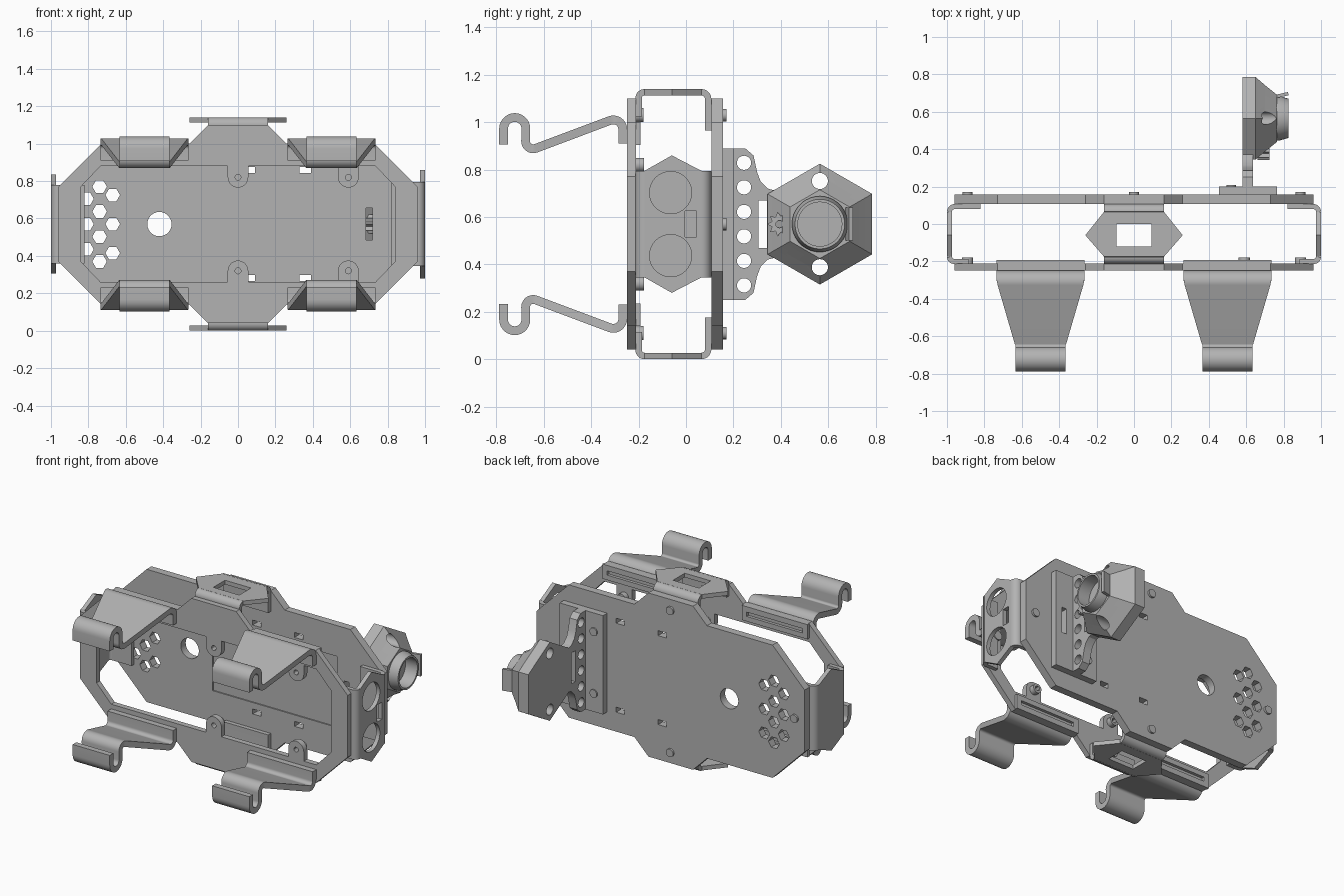
import bpy, bmesh
from math import cos, sin, radians, hypot

if "Cube" in bpy.data.objects:
    bpy.data.objects.remove(bpy.data.objects["Cube"], do_unlink=True)

C = 0.57  # height of the body's centre line
grey = bpy.data.materials.new("plain grey")
grey.use_nodes = True
colour = (0.45, 0.45, 0.45, 1)
grey.diffuse_color = colour
grey.node_tree.nodes["Principled BSDF"].inputs["Base Color"].default_value = colour
parts = []


def add(name, mesh):
    ob = bpy.data.objects.new(name, mesh)
    bpy.context.collection.objects.link(ob)
    mesh.materials.clear()
    mesh.materials.append(grey)
    parts.append(ob)
    return ob


def evaluated(ob):
    dg = bpy.context.evaluated_depsgraph_get()
    return bpy.data.meshes.new_from_object(ob.evaluated_get(dg))


def front(u, v, w):   # profile in x, z; thickness along y
    return (u, w, C + v)


def side(u, v, w):    # profile in y, z; thickness along x
    return (w, u, C + v)


def prism(name, loops, w0, w1, place):
    """Extrude an outline (first loop) with holes (other loops)."""
    cu = bpy.data.curves.new(name, 'CURVE')
    cu.dimensions, cu.fill_mode, cu.extrude = '2D', 'BOTH', 0.5
    for loop in loops:
        sp = cu.splines.new('POLY')
        sp.points.add(len(loop) - 1)
        sp.use_cyclic_u = True
        for p, (u, v) in zip(sp.points, loop):
            p.co = (u, v, 0, 1)
    tmp = bpy.data.objects.new(name, cu)
    bpy.context.collection.objects.link(tmp)
    mesh = evaluated(tmp)
    bpy.data.objects.remove(tmp, do_unlink=True)
    bm = bmesh.new()
    bm.from_mesh(mesh)
    bmesh.ops.remove_doubles(bm, verts=bm.verts, dist=1e-5)
    for v in bm.verts:
        v.co = place(v.co.x, v.co.y, w0 + (v.co.z + 0.5) * (w1 - w0))
    bmesh.ops.recalc_face_normals(bm, faces=bm.faces)
    bm.to_mesh(mesh)
    bm.free()
    return add(name, mesh)


def loft(name, rings):
    """Solid through a row of matching rings, capped at both ends."""
    bm = bmesh.new()
    rows = [[bm.verts.new(p) for p in r] for r in rings]
    n = len(rows[0])
    for a, b in zip(rows, rows[1:]):
        for i in range(n):
            bm.faces.new((a[i], a[(i + 1) % n], b[(i + 1) % n], b[i]))
    bm.faces.new(rows[0])
    bm.faces.new(rows[-1])
    bmesh.ops.recalc_face_normals(bm, faces=bm.faces)
    mesh = bpy.data.meshes.new(name)
    bm.to_mesh(mesh)
    bm.free()
    return add(name, mesh)


def ribbon(name, path, width, t, place):
    """Bent sheet following a path, with half-width given by a function."""
    rings = []
    for i, (a, b) in enumerate(path):
        p, q = path[max(i - 1, 0)], path[min(i + 1, len(path) - 1)]
        d = hypot(q[0] - p[0], q[1] - p[1])
        na, nb = (p[1] - q[1]) / d * t / 2, (q[0] - p[0]) / d * t / 2
        w = width(a, b)
        rings.append([place(a + s * na, b + s * nb, k * w)
                      for s, k in ((1, 1), (1, -1), (-1, -1), (-1, 1))])
    return loft(name, rings)


def arc(x, y, r, a0, a1, n=10):
    return [(x + r * cos(radians(a0 + (a1 - a0) * i / n)),
             y + r * sin(radians(a0 + (a1 - a0) * i / n))) for i in range(n + 1)]


def ngon(x, y, r, n=28, turn=0):
    return arc(x, y, r, turn, turn + 360, n)[:-1]


def rect(x0, x1, y0, y1):
    return [(x0, y0), (x1, y0), (x1, y1), (x0, y1)]


def sym(q):
    """Mirror a quarter outline into all four quadrants."""
    half = q + [(-x, y) for x, y in reversed(q)]
    return half + [(x, -y) for x, y in reversed(half)]


# Back plate: lower layer plus a thin front layer holding the shallow recess
outline = sym([(0.96, 0.2), (0.73, 0.43), (0.26, 0.43), (0.16, 0.53)])
slot = rect(0.685, 0.72, -0.085, 0.085)
holes = [ngon(-0.42, 0, 0.065), slot]
for x, zs in ((-0.81, (-0.135, 0, 0.135)), (-0.74, (-0.2, -0.067, 0.067, 0.2)),
              (-0.67, (-0.155, 0, 0.155))):
    holes += [ngon(x, z, 0.039, 6) for z in zs]
for x in (0.06, 0.36):
    holes += [rect(x - 0.03, x + 0.03, s * 0.288 - 0.016, s * 0.288 + 0.016) for s in (1, -1)]
prism("back_plate", [outline] + holes, 0.115, 0.157, front)
prism("back_plate_recess_layer", [outline, rect(-0.257, 0.636, -0.23, 0.23)] + holes,
      0.107, 0.115, front)

# Front frame with its large opening and screw tabs
F0, F1 = -0.248, -0.212
prism("front_frame", [outline, sym([(0.84, 0.2), (0.735, 0.31)])], F0, F1, front)
for x in (0, 0.59):
    for s in (1, -1):
        tab = [(x - 0.055, 0.31)] + arc(x, 0.25, 0.055, 180, 360, 16) + [(x + 0.055, 0.31)]
        hole = ngon(x, s * 0.25, 0.016, 12)
        prism("frame_tab", [[(u, s * v) for u, v in tab], hole], F0, F1, front)
        prism("tab_boss", [ngon(x, s * 0.25, 0.03), hole], F1, -0.178, front)

# Screw heads on the back plate and inside the frame
for x, z in ((-0.89, 0), (0.89, 0), (0, 0.46), (0, -0.46)):
    prism("back_screw", [ngon(x, z, 0.026, 16)], 0.157, 0.17, front)
    prism("frame_screw", [ngon(x, z, 0.03, 16)], F1, -0.18, front)

# Four folded brackets joining the frame and the back plate
T = 0.027


def bracket(name, ext, end, mid, leg, place, cuts):
    """place(y, w, out) maps bracket coordinates to the model."""
    face = [(-0.175, end), (-0.06, mid), (0.065, end)]
    face += [(y, -w) for y, w in reversed(face)]
    prism(name + "_face", [face] + cuts, ext - T, ext, place)
    c = ext - T / 2
    y0, y1 = -0.2, 0.0935
    r = y1 - 0.065
    back = arc(0.065, c - r, r, 90, 0) + [(y1, ext - leg)]
    r = -0.175 - y0
    fore = arc(-0.175, c - r, r, 90, 180) + [(y0, ext - 0.115)]
    for label, path in (("_back_flange", back), ("_front_flange", fore)):
        ribbon(name + label, path, lambda a, b: end, T, lambda y, o, w: place(y, w, o))


window = [rect(-0.12, 0.0, -0.093, 0.093)]
sensors = [ngon(-0.065, 0.133, 0.089, 40), ngon(-0.065, -0.133, 0.089, 40),
           rect(-0.005, 0.045, -0.055, 0.055)]
bracket("top_bracket", 0.57, 0.16, 0.26, 0.175, lambda y, w, o: (w, y, C + o), window)
bracket("bottom_bracket", 0.57, 0.16, 0.26, 0.175, lambda y, w, o: (w, y, C - o), window)
bracket("left_sensor_bracket", 1.0, 0.225, 0.29, 0.18, lambda y, w, o: (o, y, C + w), sensors)
bracket("right_bracket", 1.0, 0.21, 0.265, 0.18, lambda y, w, o: (-o, y, C + w), [])

# Four tapering spring hooks, each with a slotted rail inside the frame
hook = [(-0.267, 0.34)] + arc(-0.307, 0.4, 0.04, 0, 110)
hook += arc(-0.645, 0.35, 0.032, 290, 180) + arc(-0.723, 0.403, 0.047, 0, 180, 14)
hook += [(-0.77, 0.337)]


def hook_width(y, z):
    f = min(max((-0.3 - y) / 0.35, 0), 1)
    return 0.235 + f * (0.133 - 0.235)


for x in (-0.5, 0.5):
    for s in (1, -1):
        ribbon("hook", hook, hook_width, 0.037,
               lambda y, z, w: (x + w, y, C + s * z))
        prism("hook_rail", [rect(x - 0.235, x + 0.235, s * 0.335, s * 0.43),
                            rect(x - 0.2, x + 0.2, s * 0.367, s * 0.395)],
              F1, -0.193, front)

# Camera mount: base block and upright arm with a row of holes
prism("mount_base", [rect(0.455, 0.765, -0.32, 0.32), slot], 0.155, 0.2, front)
for z in (-0.2, 0.2):
    prism("mount_screw", [ngon(0.52, z, 0.026, 16)], 0.2, 0.208, front)
arm = [(0.19, 0.32), (0.25, 0.32), (0.285, 0.29), (0.3, 0.22), (0.315, 0.18),
       (0.345, 0.15), (0.42, 0.13)]
arm += [(y, -z) for y, z in reversed(arm)]
arm_holes = [ngon(0.245, 0.1035 * (i - 2.5), 0.03, 20) for i in range(6)]
prism("mount_arm", [arm, rect(0.305, 0.342, -0.1, 0.1)] + arm_holes, 0.58, 0.635, side)

# Camera housing: faceted hexagonal dome with bored lens and screw holes
HY = 0.565
head = loft("camera_housing", [[side(u, v, x) for u, v in ngon(HY, 0, r, 6, 30)]
                               for x, r in ((0.58, 0.255), (0.65, 0.255), (0.7, 0.205), (0.765, 0.145))])
cutters = [prism("bore_cutter", [ngon(HY, z, r, 32)], x, 0.9, side)
           for z, r, x in ((0, 0.098, 0.61), (0.182, 0.034, 0.5), (-0.182, 0.034, 0.5))]
for cut in cutters:
    cut.hide_render = True
    m = head.modifiers.new("bore", 'BOOLEAN')
    m.operation, m.solver, m.object = 'DIFFERENCE', 'EXACT', cut
cut_mesh = evaluated(head)
head.modifiers.clear()
head.data = cut_mesh
for cut in cutters:
    parts.remove(cut)
    bpy.data.objects.remove(cut, do_unlink=True)

# Lens collar, side catch and small rosette knob
collar = [(0.74, 0.118), (0.78, 0.118), (0.825, 0.105), (0.825, 0.093), (0.74, 0.093)]
loft("lens_collar", [[side(u, v, x) for u, v in ngon(HY, 0, r, 36)] for x, r in collar])
catch = [(0.69, 0.67), (0.76, 0.682), (0.825, 0.697)]
ribbon("side_catch", catch, lambda a, b: 0.07, 0.018, lambda x, y, w: (x, y, C + w))
star = [ngon(0.395, 0, 0.052 if i % 2 else 0.034, 18)[i] for i in range(18)]
prism("rosette_knob", [star, ngon(0.395, 0, 0.016, 12)], 0.66, 0.725, side)

# Smooth the curved surfaces, keeping folded edges crisp
bpy.ops.object.select_all(action='DESELECT')
for ob in parts:
    ob.select_set(True)
bpy.context.view_layer.objects.active = parts[0]
bpy.ops.object.shade_smooth_by_angle(angle=radians(30))
